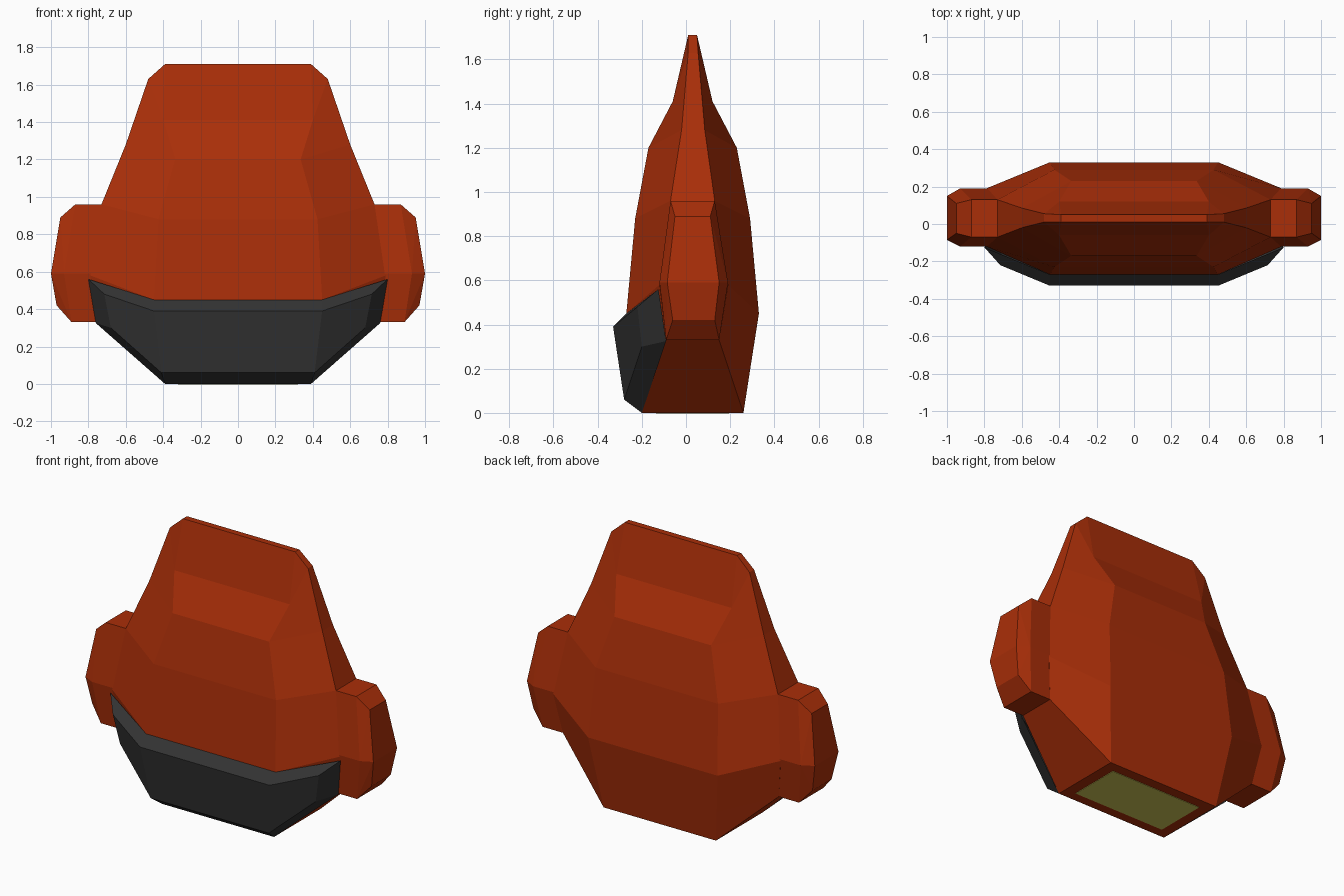
import bpy, bmesh

if "Cube" in bpy.data.objects:
    bpy.data.objects.remove(bpy.data.objects["Cube"])


def material(name, rgb):
    m = bpy.data.materials.new(name)
    m.diffuse_color = (*[(c / 255) ** 2.2 for c in rgb], 1)
    m.use_nodes = True
    m.node_tree.nodes["Principled BSDF"].inputs["Base Color"].default_value = m.diffuse_color
    return m


RED = material("rust red", (168, 50, 17))
GREY = material("dark grey", (54, 54, 54))
OLIVE = material("olive yellow", (205, 197, 86))


def finish(bm, name, mat):
    bmesh.ops.remove_doubles(bm, verts=bm.verts, dist=0.0005)
    bmesh.ops.recalc_face_normals(bm, faces=bm.faces)
    me = bpy.data.meshes.new(name)
    bm.to_mesh(me)
    bm.free()
    me.materials.append(mat)
    ob = bpy.data.objects.new(name, me)
    bpy.context.collection.objects.link(ob)
    return ob


# Body: eight-sided rings lofted upward
# inner corner (x, front y, back y, z), outer side (x, front y, back y, z)
rings = [
    ((.39, -.20, .26, 0), (.39, -.20, .26, 0)),
    ((.417, -.231, .291, .2), (.75, -.09, .15, .33)),
    ((.45, -.27, .33, .45), (.79, -.12, .19, .58)),
    ((.425, -.23, .29, .88), (.73, -.07, .13, .96)),
    ((.335, -.17, .23, 1.20), (.60, -.02, .085, 1.28)),
    ((.40, -.06, .12, 1.41), (.48, .01, .055, 1.63)),
    ((.39, .01, .05, 1.71), (.39, .01, .05, 1.71)),
]
bm = bmesh.new()
loops = []
for (xi, f, b, z), (xo, sf, sb, sz) in rings:
    half = [(xi, f, z), (xo, sf, sz), (xo, sb, sz), (xi, b, z)]
    pts = half + [(-x, y, zz) for x, y, zz in reversed(half)]
    loops.append([bm.verts.new(p) for p in pts])
for a, b in zip(loops, loops[1:]):
    for i in range(8):
        j = (i + 1) % 8
        bm.faces.new((a[i], a[j], b[j], b[i]))
# end caps use the four inner corners
for r in (loops[0], loops[-1]):
    bm.faces.new([r[i] for i in (0, 3, 4, 7)])
finish(bm, "body", RED)

# Side lugs: convex hulls of (x, front y, back y, z) point pairs
lug = [
    (.73, -.07, .13, .96), (.87, -.07, .13, .96), (.95, -.05, .11, .89),
    (1.0, -.085, .15, .59), (.97, -.06, .13, .42), (.89, -.09, .15, .33),
    (.75, -.09, .15, .33), (.93, -.12, .19, .59), (.78, -.12, .19, .59),
]
for side, name in ((1, "right_lug"), (-1, "left_lug")):
    bm = bmesh.new()
    for x, f, b, z in lug:
        bm.verts.new((side * x, f, z))
        bm.verts.new((side * x, b, z))
    bmesh.ops.convex_hull(bm, input=bm.verts)
    finish(bm, name, RED)

# Front guard: raised shell rimmed back to the body
inner = [(.45, -.27, .45), (.80, -.125, .56), (.76, -.09, .325), (.39, -.20, 0)]
outer = [(.45, -.33, .39), (.715, -.22, .48), (.68, -.20, .30), (.41, -.28, .06)]
bm = bmesh.new()
tops = []
for s in (1, -1):
    vi = [bm.verts.new((s * x, y, z)) for x, y, z in inner]
    vo = [bm.verts.new((s * x, y, z)) for x, y, z in outer]
    bm.faces.new(vo)
    for i in range(3):
        bm.faces.new((vi[i], vi[i + 1], vo[i + 1], vo[i]))
    tops.append([vi[0], vo[0], vo[3], vi[3]])
for i in range(3):
    bm.faces.new((tops[0][i], tops[0][i + 1], tops[1][i + 1], tops[1][i]))
finish(bm, "front_guard", GREY)

# Bottom plate: thin inset panel on the underside
bm = bmesh.new()
bmesh.ops.create_cube(bm, size=1)
for v in bm.verts:
    v.co = (v.co.x * .64, v.co.y * .33 + .03, v.co.z * .006)
finish(bm, "bottom_plate", OLIVE)
